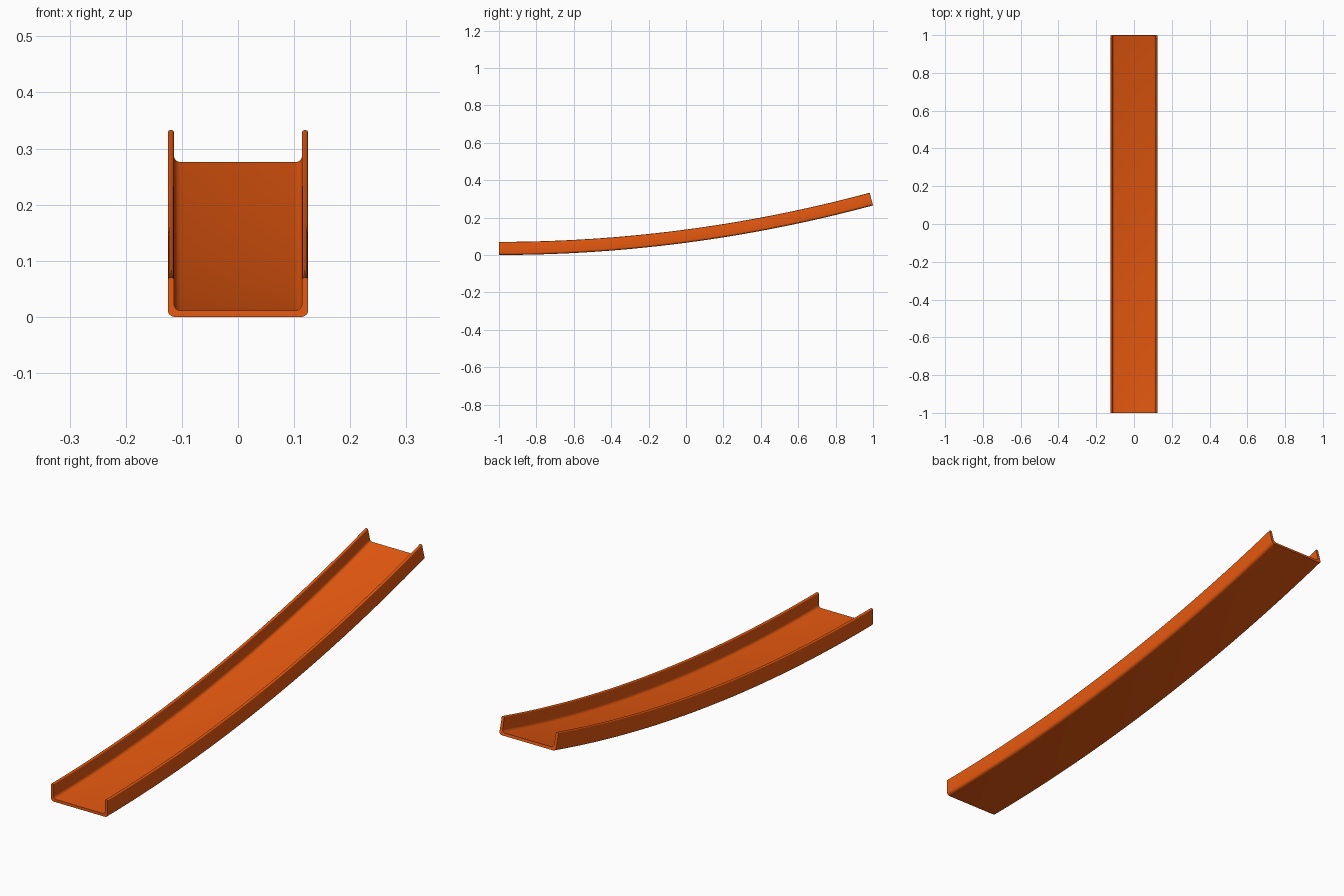
import bpy, bmesh
from math import sin, cos, pi, atan

if "Cube" in bpy.data.objects:
    bpy.data.objects.remove(bpy.data.objects["Cube"])

HALF_W, HEIGHT, WALL = 0.125, 0.070, 0.011   # channel cross-section
RISE, LENGTH, STEPS = 0.265, 2.0, 48         # sweep along a circular arc
sweep = 2 * atan(RISE / LENGTH)
radius = LENGTH / sin(sweep)


def arc(cx, cz, r, a0, a1, n=6):
    return [(cx + r * cos(a0 + (a1 - a0) * i / n),
             cz + r * sin(a0 + (a1 - a0) * i / n)) for i in range(n + 1)]


# Right half of the U profile: outer corner, rounded lip, inner fillet
inner = HALF_W - WALL
lip = 0.004
half = arc(HALF_W - 0.012, 0.012, 0.012, -pi / 2, 0)
half += arc(HALF_W - lip, HEIGHT - lip, lip, 0, pi / 2, 4)
half += arc(inner + lip, HEIGHT - lip, lip, pi / 2, pi, 4)
half += arc(inner - 0.012, WALL + 0.012, 0.012, 0, -pi / 2)
profile = half + [(-x, z) for x, z in reversed(half)]

# Sweep the profile, keeping it perpendicular to the arc
bm = bmesh.new()
rings = []
for i in range(STEPS + 1):
    a = sweep * i / STEPS
    rings.append([bm.verts.new((x, -1 + (radius - z) * sin(a),
                                radius - (radius - z) * cos(a)))
                  for x, z in profile])
n = len(profile)
for r0, r1 in zip(rings, rings[1:]):
    for j in range(n):
        k = (j + 1) % n
        bm.faces.new((r0[j], r0[k], r1[k], r1[j]))

# Flat end caps
bm.faces.new(rings[0])
bm.faces.new(rings[-1][::-1])
bmesh.ops.recalc_face_normals(bm, faces=bm.faces)

mesh = bpy.data.meshes.new("curved_track")
bm.to_mesh(mesh)
bm.free()
track = bpy.data.objects.new("curved_track", mesh)
bpy.context.collection.objects.link(track)

# Orange plastic
mat = bpy.data.materials.new("orange_plastic")
mat.diffuse_color = (0.8, 0.1, 0.005, 1)
mat.use_nodes = True
mat.node_tree.nodes["Principled BSDF"].inputs["Base Color"].default_value = mat.diffuse_color
mesh.materials.append(mat)

bpy.context.view_layer.objects.active = track
track.select_set(True)
bpy.ops.object.shade_smooth_by_angle(angle=pi / 6)
